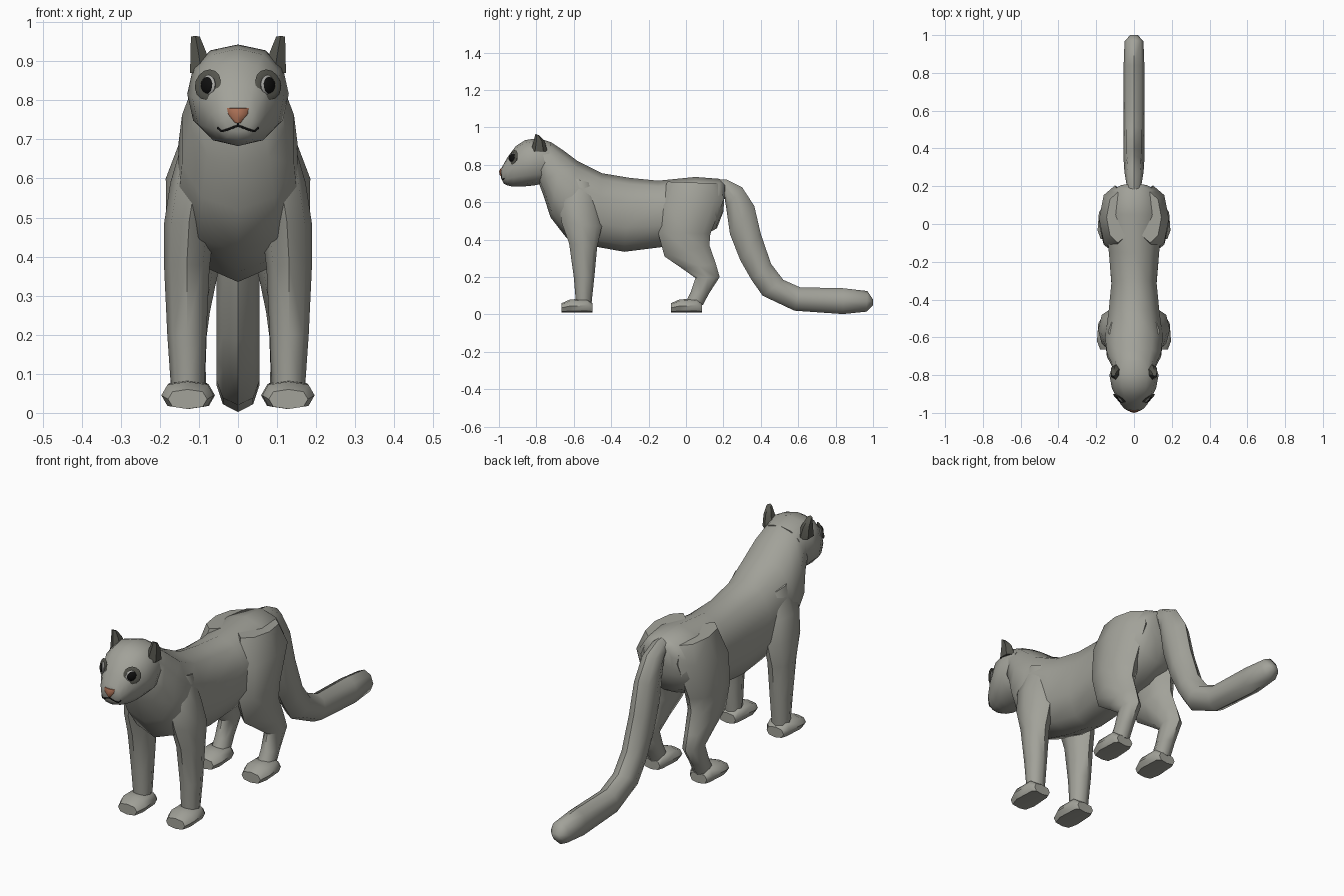
import bpy, bmesh, math
from mathutils import Vector
from mathutils.bvhtree import BVHTree

if "Cube" in bpy.data.objects:
    bpy.data.objects.remove(bpy.data.objects["Cube"])


def material(name, rgb):
    m = bpy.data.materials.new(name)
    m.diffuse_color = (*rgb, 1)
    m.use_nodes = True
    m.node_tree.nodes["Principled BSDF"].inputs["Base Color"].default_value = m.diffuse_color
    return m


FUR = material("fur", (0.36, 0.36, 0.32))
DARK = material("dark_fur", (0.09, 0.09, 0.075))
BLACK = material("black", (0.005, 0.005, 0.005))
RIM = material("eye_rim", (0.4, 0.4, 0.38))
PINK = material("nose_pink", (0.4, 0.16, 0.09))


def finish(name, bm, mat, angle=50):
    bmesh.ops.recalc_face_normals(bm, faces=bm.faces)
    me = bpy.data.meshes.new(name)
    bm.to_mesh(me)
    bm.free()
    ob = bpy.data.objects.new(name, me)
    bpy.context.collection.objects.link(ob)
    me.materials.append(mat)
    bpy.ops.object.select_all(action='DESELECT')
    ob.select_set(True)
    bpy.context.view_layer.objects.active = ob
    bpy.ops.object.shade_smooth_by_angle(angle=math.radians(angle))
    return ob


def loft(name, rings, n=8, mat=FUR, side=1, dx=0, dy=0, power=1.0, angle=50):
    """Skin rings given as side-view edge points (y, z, y, z), half width, optional x centre."""
    bm = bmesh.new()
    loops = []
    for r in rings:
        ay, az, by, bz, w = r[:5]
        cx = (r[5] if len(r) > 5 else 0) + dx
        loop = []
        for i in range(n):
            t = 2 * math.pi * i / n
            c, s = [math.copysign(abs(v) ** power, v) if abs(v) > 1e-6 else 0
                    for v in (math.cos(t), math.sin(t))]
            loop.append(bm.verts.new((side * (cx + w * s),
                                      (ay + by) / 2 + (ay - by) / 2 * c + dy,
                                      (az + bz) / 2 + (az - bz) / 2 * c)))
        loops.append(loop)
    for a, b in zip(loops, loops[1:]):
        for i in range(n):
            j = (i + 1) % n
            bm.faces.new((a[i], a[j], b[j], b[i]))
    bm.faces.new(loops[0])
    bm.faces.new(loops[-1])
    return finish(name, bm, mat, angle)


# Torso and neck
loft("body", [
    (.21, .70, .20, .55, .07), (.18, .725, .165, .46, .13),
    (.05, .735, .05, .40, .155), (-.15, .715, -.13, .36, .14),
    (-.30, .73, -.33, .335, .125), (-.45, .755, -.47, .36, .14),
    (-.58, .82, -.64, .41, .16), (-.66, .88, -.725, .52, .15),
    (-.72, .92, -.76, .63, .125), (-.76, .93, -.79, .71, .115)], n=10, power=.9)

# Head with muzzle
head = loft("head", [
    (-.72, .92, -.76, .70, .11), (-.79, .943, -.81, .69, .13),
    (-.86, .932, -.88, .683, .117), (-.91, .90, -.925, .683, .093),
    (-.955, .84, -.955, .69, .07), (-.98, .795, -.975, .70, .052),
    (-.99, .775, -.985, .72, .034)], n=12, power=.88)

# Tail
loft("tail", [
    (.15, .725, .18, .62, .035), (.22, .72, .205, .63, .04),
    (.30, .68, .215, .57, .048), (.365, .58, .235, .43, .053),
    (.40, .43, .29, .29, .055), (.455, .27, .35, .185, .055),
    (.52, .185, .41, .10, .055), (.61, .145, .58, .02, .055),
    (.84, .14, .84, .002, .055), (.97, .125, .965, .015, .05),
    (1.0, .08, 1.0, .05, .02)])

FRONT_LEG = [
    (-.64, .74, -.50, .70, .05, .085), (-.68, .60, -.47, .58, .065, .108),
    (-.665, .49, -.45, .47, .065, .125), (-.625, .38, -.475, .36, .058, .131),
    (-.60, .20, -.49, .20, .05, .131), (-.59, .08, -.505, .06, .043, .129)]
HIND_LEG = [
    (-.10, .71, .17, .70, .06, .085), (-.15, .58, .205, .62, .085, .10),
    (-.15, .44, .13, .43, .075, .108), (-.115, .31, .125, .37, .06, .115),
    (-.02, .245, .16, .27, .048, .12), (.05, .195, .18, .20, .042, .122),
    (.025, .12, .125, .115, .04, .123), (0, .07, .09, .05, .042, .123)]
PAW = [
    (-.50, .06, -.50, .01, .045), (-.53, .085, -.52, .01, .06),
    (-.62, .08, -.62, .01, .067), (-.665, .06, -.665, .01, .05)]
EAR = [
    (-.83, .87, -.74, .87, .034, .093), (-.815, .925, -.755, .925, .023, .102),
    (-.805, .965, -.785, .958, .013, .109)]

# Surface lookup for features on the face
bm = bmesh.new()
bm.from_mesh(head.data)
tree = BVHTree.FromBMesh(bm)
bm.free()


def on_face(x, z):
    hit, normal, _, _ = tree.ray_cast(Vector((x, -2, z)), Vector((0, 1, 0)))
    return (hit, normal) if hit else (Vector((x, -.97, z)), Vector((0, -1, 0)))


def disc(name, x, z, rx, rz, depth, mat):
    """Flattened ball lying on the face surface."""
    p, nrm = on_face(x, z)
    nrm = Vector((nrm.x, nrm.y, nrm.z * .4)).normalized()
    bm = bmesh.new()
    bmesh.ops.create_uvsphere(bm, u_segments=14, v_segments=8, radius=1)
    bmesh.ops.scale(bm, vec=(rx, rz, depth), verts=bm.verts)
    ob = finish(name, bm, mat)
    ob.rotation_euler = nrm.to_track_quat('Z', 'Y').to_euler()
    ob.location = p
    return ob


for side, label in ((1, "left"), (-1, "right")):
    # Legs and paws
    loft(f"front_leg_{label}", FRONT_LEG, side=side)
    loft(f"hind_leg_{label}", HIND_LEG, side=side)
    loft(f"front_paw_{label}", PAW, side=side, dx=.129, power=.75)
    loft(f"hind_paw_{label}", PAW, side=side, dx=.126, dy=.585, power=.75)
    # Ears
    loft(f"ear_{label}", EAR, n=6, mat=DARK, side=side)
    # Eyes with dark surround
    disc(f"eye_patch_{label}", side * .077, .84, .040, .040, .005, DARK)
    disc(f"eye_rim_{label}", side * .077, .838, .030, .027, .009, RIM)
    disc(f"eye_{label}", side * .077, .838, .027, .024, .013, BLACK)

# Nose
loft("nose", [(-.992, .779, -.96, .785, .034), (-1.0, .765, -.965, .765, .030),
              (-.995, .742, -.97, .742, .008)], n=8, mat=PINK)

# Mouth line
crv = bpy.data.curves.new("mouth", 'CURVE')
crv.dimensions = '3D'
crv.bevel_depth = .003
crv.bevel_resolution = 1
half = [(.052, .730), (.042, .721), (.03, .724), (.012, .731)]
for path in ([(-x, z) for x, z in half] + [(0, .735)] + half[::-1],
             [(0, .735), (0, .745)]):
    sp = crv.splines.new('POLY')
    sp.points.add(len(path) - 1)
    for pt, (x, z) in zip(sp.points, path):
        p, _ = on_face(x, z)
        pt.co = (p.x, p.y - .001, p.z, 1)
mouth = bpy.data.objects.new("mouth", crv)
bpy.context.collection.objects.link(mouth)
crv.materials.append(BLACK)
